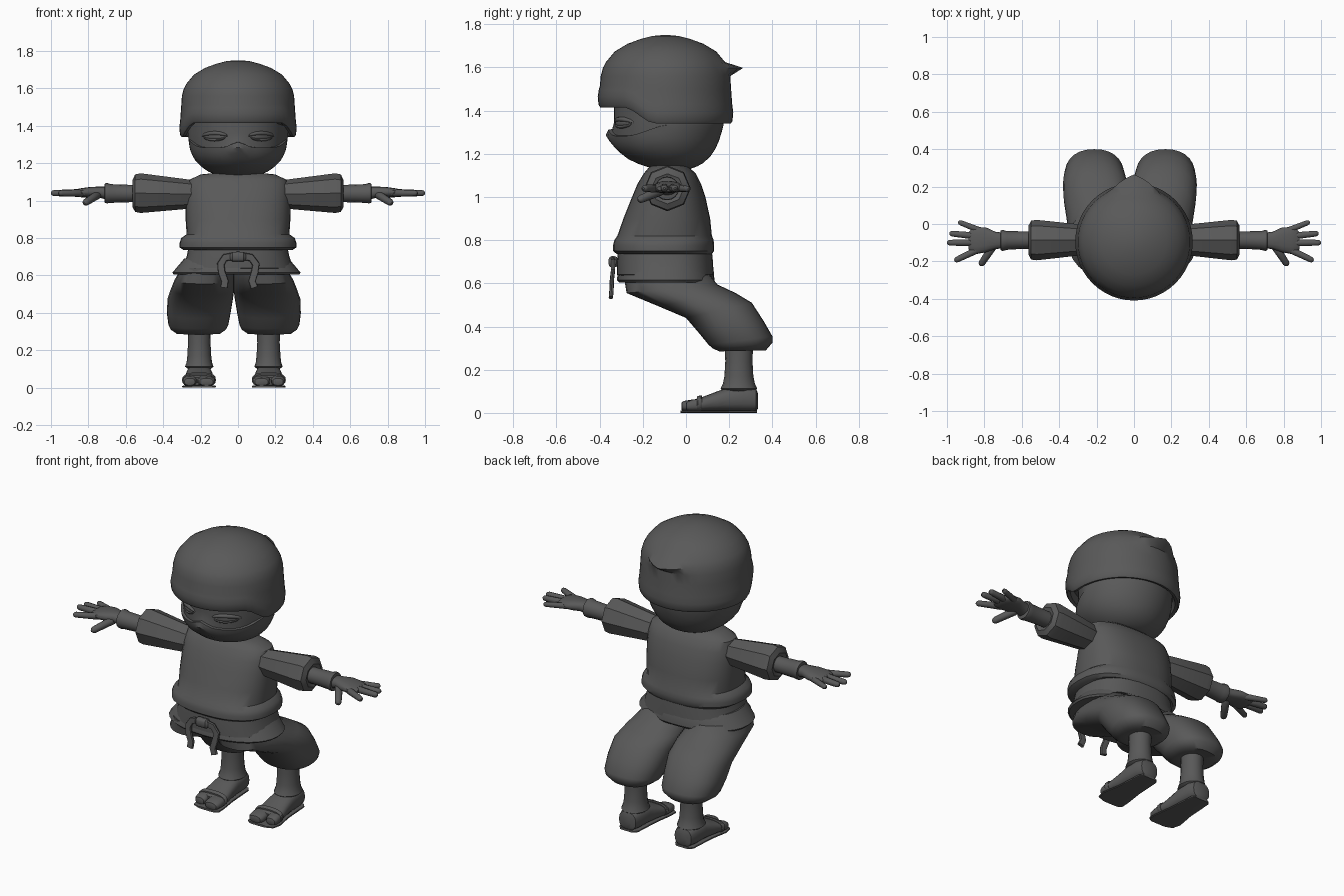
import bpy, bmesh, math
from mathutils import Vector

grey = bpy.data.materials.new("dark_grey")
grey.diffuse_color = (0.1, 0.1, 0.1, 1)
LEG_X = -0.022  # legs stand slightly off centre


def smooth(a, b, v):
    t = max(0, min(1, (v - a) / (b - a)))
    return t * t * (3 - 2 * t)


def skin(name, rows, mirror=False, x=0, angle=38):
    """Join rows of ring points into a closed, capped skin."""
    bm = bmesh.new()
    vs = [[bm.verts.new(p) for p in r] for r in rows]
    n = len(vs[0])
    for r, q in zip(vs, vs[1:]):
        for i in range(n):
            j = (i + 1) % n
            bm.faces.new((r[i], r[j], q[j], q[i]))
    bm.faces.new(vs[0])
    bm.faces.new(vs[-1])
    bmesh.ops.recalc_face_normals(bm, faces=bm.faces)
    me = bpy.data.meshes.new(name)
    bm.to_mesh(me)
    bm.free()
    me.polygons.foreach_set("use_smooth", [True] * len(me.polygons))
    me.set_sharp_from_angle(angle=math.radians(angle))
    me.materials.append(grey)
    ob = bpy.data.objects.new(name, me)
    bpy.context.collection.objects.link(ob)
    ob.location.x = x
    if mirror:
        ob.modifiers.new("mirror", 'MIRROR').use_mirror_merge = False
    return ob


def ring(c, u, v, seg, p=2.0):
    c, u, v = Vector(c), Vector(u), Vector(v)
    out = []
    for i in range(seg):
        a = 2 * math.pi * i / seg
        s, t = math.sin(a), math.cos(a)
        out.append(c + u * math.copysign(abs(s) ** (2 / p), s)
                   + v * math.copysign(abs(t) ** (2 / p), t))
    return out


def upright(name, secs, seg=32, p=2.2, **k):
    """Sections: z, front y, back y, half width."""
    return skin(name, [ring((0, (f + b) / 2, z), (w, 0, 0), (0, (b - f) / 2, 0), seg, p)
                       for z, f, b, w in secs], **k)


def along_x(name, secs, seg=16, p=2.0, **k):
    """Sections: x, centre y, centre z, half depth, half height."""
    return skin(name, [ring((x, y, z), (0, d, 0), (0, 0, h), seg, p)
                       for x, y, z, d, h in secs], **k)


def along_y(name, secs, seg=20, p=2.6, **k):
    """Sections: y, centre x, half width, bottom z, top z."""
    return skin(name, [ring((x, y, (a + b) / 2), (w, 0, 0), (0, 0, (b - a) / 2), seg, p)
                       for y, x, w, a, b in secs], **k)


def capsule(name, a, b, ra, rb, seg=10, **k):
    a, b = Vector(a), Vector(b)
    d = (b - a).normalized()
    u = d.cross(Vector((0, 0, 1))).normalized()
    v = u.cross(d)
    L = (b - a).length
    st = [(0, ra * .6), (.1 * L, ra), (.5 * L, (ra + rb) / 2), (L - rb, rb),
          (L - .4 * rb, rb * .8), (L, rb * .3)]
    return skin(name, [ring(a + d * s, u * r, v * r, seg) for s, r in st], **k)


# Head with mask edge, recessed eye opening and nose bump
prof = [(1.13, -.14, .02, .09), (1.145, -.2, .06, .14), (1.17, -.26, .10, .185),
        (1.22, -.325, .135, .235), (1.27, -.35, .157, .256), (1.33, -.35, .173, .266),
        (1.45, -.35, .18, .27)]


def head_point(z, a, inset):
    for lo, hi in zip(prof, prof[1:]):
        if z <= hi[0] + 1e-6:
            t = (z - lo[0]) / (hi[0] - lo[0])
            f, b, w = (lo[i] + (hi[i] - lo[i]) * t for i in (1, 2, 3))
            break
    x, y = w * math.sin(a), (f + b) / 2 + (b - f) / 2 * math.cos(a)
    front = smooth(-.08, -.2, y)
    k = 1 - inset * front / .26
    y = -.085 + (y + .085) * k
    if y < 0:
        y -= .022 * math.exp(-(x / .045) ** 2 - ((z - 1.285) / .03) ** 2)
    return Vector((x * k, y, z))


def mask_edge(a):
    x, y = .26 * math.sin(a), -.09 + .26 * math.cos(a)
    return 1.283 + .03 * math.exp(-(x / .05) ** 2) + .05 * smooth(-.28, -.08, y)


SEG = 48
ang = [2 * math.pi * i / SEG for i in range(SEG)]
rows = [[head_point(1.13 + (mask_edge(a) - 1.13) * t, a, 0) for a in ang]
        for t in (0, .05, .12, .25, .4, .55, .7, .85, 1)]
rows += [[head_point(mask_edge(a) + (1.45 - mask_edge(a)) * t, a, .016) for a in ang]
         for t in (.01, .2, .4, .6, .8, 1)]
skin("head", rows)

# Eyes with upper and lower lids
for name, z, hx, hz, dy in (("eyeball", 1.342, .055, .016, .012),
                            ("upper_lid", 1.36, .07, .010, .016),
                            ("lower_lid", 1.325, .06, .006, .014)):
    secs = []
    for t in (-.98, -.8, -.4, 0, .4, .8, .98):
        r = math.sqrt(1 - t * t)
        x = .125 + hx * t
        y = -.086 - .245 * math.sqrt(1 - (x / .252) ** 2)
        arch = (z - 1.342) * (r - 1)
        secs.append((x, y, z + arch, dy * r + .002, hz * r + .002))
    along_x(name, secs, mirror=True)

# Wrapped hood: raised brim in front, pointed fold at the back
hood = [(1.38, .27), (1.345, .285), (1.34, .302), (1.352, .31), (1.39, .314), (1.43, .309),
        (1.50, .304), (1.56, .300), (1.598, .290), (1.625, .276), (1.674, .235),
        (1.71, .175), (1.732, .115), (1.746, .06), (1.75, .015)]
rows = []
for z, r in hood:
    row = []
    for a in ang:
        off = abs((a + math.pi) % (2 * math.pi) - math.pi)
        rr = r + (.07 * max(0, 1 - off / .5) if z == 1.598 else 0)
        x, y = rr * math.sin(a), -.095 + rr * math.cos(a)
        lift = .075 * smooth(-.14, -.29, y) * smooth(1.54, 1.40, z)
        row.append((x, y, z + lift))
    rows.append(row)
skin("hood", rows)

# Tunic with rolled hem
upright("tunic", [(1.15, -.14, -.01, .1), (1.14, -.17, .01, .2), (1.11, -.195, .045, .262),
                  (1.06, -.225, .07, .275), (1.0, -.25, .09, .28), (.9, -.29, .112, .28),
                  (.82, -.318, .12, .275), (.80, -.332, .128, .303), (.775, -.338, .13, .312),
                  (.75, -.338, .13, .312), (.735, -.32, .12, .29)], p=2.4)
# Sash and flared skirt
upright("sash", [(.75, -.315, .12, .265), (.70, -.32, .125, .275), (.64, -.32, .128, .295),
                 (.63, -.30, .11, .28)], p=2.4)
upright("skirt", [(.69, -.30, .115, .28), (.66, -.315, .128, .305), (.615, -.32, .132, .343),
                  (.605, -.31, .125, .335)], p=2.2, x=-.008)

# Sash bow: flat ribbon loop with two hanging tails
path = [(-.075, -.348, .535), (-.07, -.345, .57), (-.088, -.343, .62), (-.092, -.338, .66),
        (-.07, -.338, .695), (0, -.338, .708), (.07, -.338, .695), (.096, -.338, .66),
        (.09, -.343, .62), (.075, -.345, .57), (.088, -.348, .535)]
rows = []
for i, p in enumerate(path):
    d = Vector(path[min(i + 1, 10)]) - Vector(path[max(i - 1, 0)])
    w = Vector((d.z, 0, -d.x)).normalized() * .02
    rows.append(ring(p, w, (0, .010, 0), 8, 4))
skin("bow_ribbon", rows)
along_x("bow_knot", [(-.045, -.335, .70, .012, .012), (-.03, -.337, .70, .022, .026),
                     (.03, -.337, .70, .022, .026), (.045, -.335, .70, .012, .012)], p=3)

# Baggy trousers: centre x, half width, front y z, back y z
leg = [(.14, .14, -.29, .64, .11, .64), (.158, .16, -.275, .555, .145, .595),
       (.168, .17, -.13, .495, .23, .555), (.18, .175, 0, .44, .305, .51),
       (.188, .17, .06, .37, .36, .425), (.19, .16, .105, .315, .40, .355),
       (.19, .148, .125, .298, .40, .325), (.19, .115, .155, .285, .37, .29),
       (.185, .06, .19, .295, .30, .295)]
skin("trouser_leg", [ring((x, (f + b) / 2, (zf + zb) / 2), (w, 0, 0),
                          (0, (b - f) / 2, (zb - zf) / 2), 28, 2.3)
                     for x, w, f, zf, b, zb in leg], mirror=True, x=LEG_X, angle=50)

# Shins with ankle cuffs
skin("shin", [ring((.185, .245, z), (w, 0, 0), (0, d, 0), 16)
              for z, w, d in ((.32, .062, .066), (.24, .06, .063), (.17, .064, .067),
                              (.135, .068, .074), (.112, .076, .085), (.10, .06, .07))],
     mirror=True, x=LEG_X)

# Split toed feet on thin soles
K = dict(mirror=True, x=LEG_X)
along_y("foot", [(.333, .185, .03, .02, .09), (.325, .185, .055, .008, .112),
                 (.28, .185, .068, .006, .125), (.20, .185, .07, .006, .12),
                 (.14, .185, .075, .006, .098), (.08, .186, .083, .006, .075),
                 (.045, .187, .084, .008, .064), (.035, .187, .07, .015, .055)], **K)
for name, x, w, tip in (("big_toe", .147, .048, -.022), ("small_toes", .236, .037, .0)):
    along_y(name, [(.07, x, w * .95, .008, .066), (.03, x, w, .008, .062),
                   (tip + .015, x, w * .95, .009, .056), (tip + .003, x, w * .75, .012, .05),
                   (tip, x, w * .45, .018, .042)], seg=14, **K)
along_y("sole", [(.33, .185, .045, 0, .012), (.31, .185, .062, 0, .012),
                 (.15, .185, .072, 0, .012), (.04, .187, .09, 0, .012),
                 (-.01, .18, .085, 0, .012), (-.025, .17, .055, 0, .012)], p=5, **K)
along_y("sandal_strap", [(.075, .186, .086, .004, .078), (.07, .186, .09, .004, .082),
                         (.055, .187, .091, .004, .078), (.05, .187, .087, .004, .074)], **K)

# Faceted sleeves
along_x("sleeve", [(.22, -.085, 1.035, .07, .07), (.28, -.085, 1.035, .082, .08),
                   (.52, -.086, 1.04, .108, .106), (.55, -.086, 1.04, .104, .10),
                   (.565, -.086, 1.038, .075, .07), (.555, -.086, 1.038, .05, .05)],
        seg=8, mirror=True, angle=30)
# Forearms and wrist cuffs
along_x("forearm", [(.54, -.086, 1.038, .046, .046), (.60, -.086, 1.038, .047, .047),
                    (.68, -.088, 1.038, .05, .05), (.70, -.088, 1.04, .056, .055),
                    (.712, -.088, 1.04, .054, .052), (.715, -.088, 1.04, .04, .035)],
        mirror=True)
# Hands
along_x("palm", [(.70, -.088, 1.04, .042, .034), (.74, -.088, 1.045, .046, .03),
                 (.79, -.085, 1.045, .066, .028), (.84, -.088, 1.042, .072, .024),
                 (.87, -.09, 1.04, .062, .02), (.885, -.09, 1.04, .045, .012)],
        p=2.5, mirror=True)
for name, a, b, r in (("little_finger", (.81, -.04, 1.04), (.94, .012, 1.037), .016),
                      ("ring_finger", (.84, -.065, 1.04), (.987, -.05, 1.04), .018),
                      ("middle_finger", (.84, -.1, 1.042), (1.0, -.1, 1.04), .018),
                      ("index_finger", (.82, -.13, 1.04), (.96, -.197, 1.04), .018),
                      ("thumb", (.745, -.105, 1.035), (.822, -.222, .985), .021)):
    capsule(name, a, b, r * 1.1, r * .9, mirror=True)
